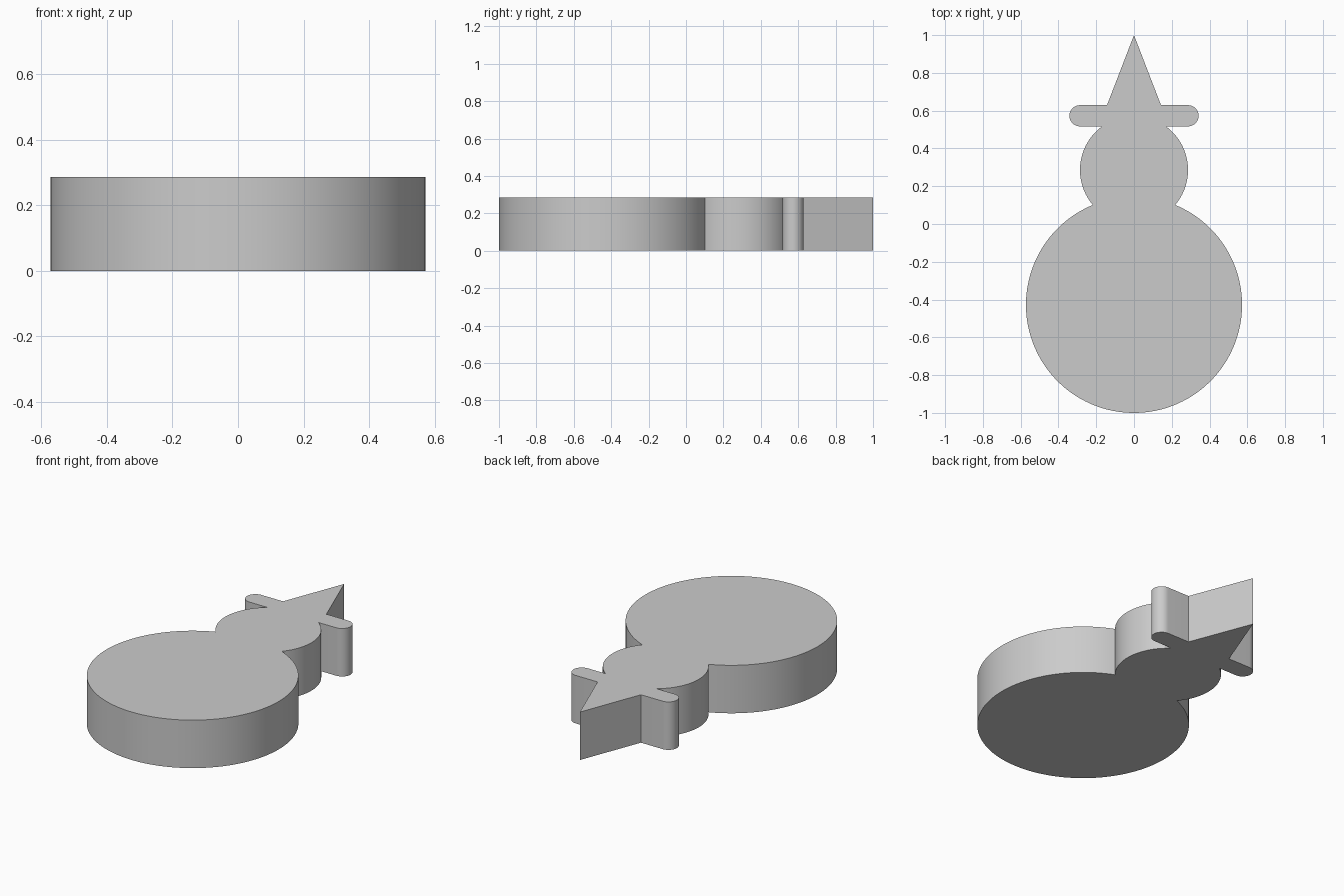
import bpy
import bmesh
from math import acos, asin, cos, sin, pi, radians

if "Cube" in bpy.data.objects:
    bpy.data.objects.remove(bpy.data.objects["Cube"], do_unlink=True)

HEIGHT = 0.286
BODY_R, BODY_Y = 0.572, -0.428
HEAD_R, HEAD_Y = 0.286, 0.286
BRIM_R, BRIM_Y, BRIM_X = 0.056, 0.573, 0.286
CONE_X = 0.143


def arc(cx, cy, radius, start, end, steps):
    """Points along an arc, both ends included."""
    angles = [start + (end - start) * i / steps for i in range(steps + 1)]
    return [(cx + radius * cos(a), cy + radius * sin(a)) for a in angles]


# Angles where the body meets the head, and the head meets the hat brim
gap = HEAD_Y - BODY_Y
reach = (BODY_R ** 2 - HEAD_R ** 2 + gap ** 2) / (2 * gap)
body_end = pi / 2 - acos(reach / BODY_R)
head_start = asin((reach - gap) / HEAD_R)
head_end = asin((BRIM_Y - BRIM_R - HEAD_Y) / HEAD_R)

# Left half of the outline: body, head, rounded brim, pointed hat
half = arc(0, BODY_Y, BODY_R, -pi / 2, body_end, 64)
half += arc(0, HEAD_Y, HEAD_R, head_start, head_end, 36)[1:]
half += arc(BRIM_X, BRIM_Y, BRIM_R, -pi / 2, pi / 2, 24)
half += [(CONE_X, BRIM_Y + BRIM_R), (0, 1)]
outline = half + [(-x, y) for x, y in reversed(half[1:-1])]

# Extrude the outline into a solid slab
bm = bmesh.new()
base = bm.faces.new([bm.verts.new((x, y, 0)) for x, y in outline])
result = bmesh.ops.extrude_face_region(bm, geom=[base], use_keep_orig=True)
top = [v for v in result["geom"] if isinstance(v, bmesh.types.BMVert)]
bmesh.ops.translate(bm, verts=top, vec=(0, 0, HEIGHT))
bmesh.ops.recalc_face_normals(bm, faces=bm.faces)
mesh = bpy.data.meshes.new("snowman_slab")
bm.to_mesh(mesh)
bm.free()

slab = bpy.data.objects.new("snowman_slab", mesh)
bpy.context.collection.objects.link(slab)

# Plain grey material
grey = bpy.data.materials.new("plain_grey")
grey.use_nodes = True
colour = (0.6, 0.6, 0.6, 1)
grey.diffuse_color = colour
grey.node_tree.nodes["Principled BSDF"].inputs["Base Color"].default_value = colour
mesh.materials.append(grey)

# Smooth round walls, crisp corners
bpy.ops.object.select_all(action="DESELECT")
slab.select_set(True)
bpy.context.view_layer.objects.active = slab
bpy.ops.object.shade_smooth_by_angle(angle=radians(30))
